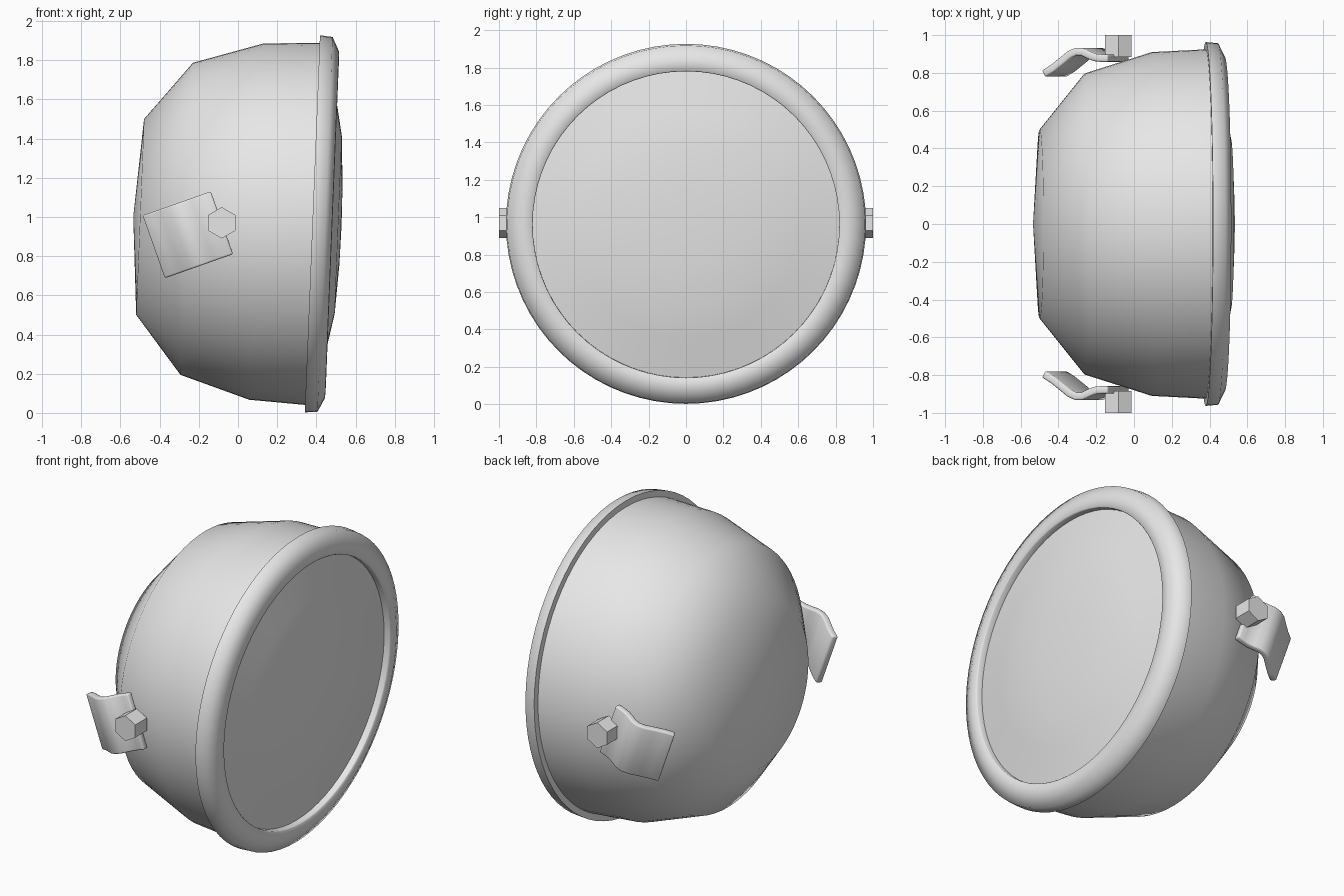
import bpy, bmesh, math
from mathutils import Vector

if "Cube" in bpy.data.objects:
    bpy.data.objects.remove(bpy.data.objects["Cube"])

TILT = math.radians(2.3)
CENTRE = (0, 0, 0.98)
SEG = 72

grey = bpy.data.materials.new("light grey")
grey.diffuse_color = (0.8, 0.8, 0.8, 1)
grey.use_nodes = True
grey.node_tree.nodes["Principled BSDF"].inputs["Base Color"].default_value = grey.diffuse_color


def finish(name, bm, angle):
    bmesh.ops.recalc_face_normals(bm, faces=bm.faces)
    me = bpy.data.meshes.new(name)
    bm.to_mesh(me)
    bm.free()
    ob = bpy.data.objects.new(name, me)
    bpy.context.collection.objects.link(ob)
    me.materials.append(grey)
    bpy.ops.object.select_all(action='DESELECT')
    ob.select_set(True)
    bpy.context.view_layer.objects.active = ob
    bpy.ops.object.shade_smooth_by_angle(angle=math.radians(angle))
    return ob


def lathe(name, profile, angle=70):
    """Revolve (axial, radius) points about the tilted lamp axis."""
    bm = bmesh.new()
    rings = []
    for u, r in profile:
        if r == 0:
            rings.append([bm.verts.new((u, 0, 0))] * SEG)
        else:
            rings.append([bm.verts.new((u, r * math.cos(a), r * math.sin(a)))
                          for a in (2 * math.pi * i / SEG for i in range(SEG))])
    for A, B in zip(rings, rings[1:]):
        for i in range(SEG):
            j = (i + 1) % SEG
            bm.faces.new(list(dict.fromkeys((A[i], A[j], B[j], B[i]))))
    ob = finish(name, bm, angle)
    ob.location = CENTRE
    ob.rotation_euler.y = TILT
    return ob


def mirror_y(ob):
    ob.modifiers.new("mirror", 'MIRROR').use_axis = (False, True, False)


# bowl-shaped housing
lathe("housing", [(-0.535, 0), (-0.50, 0.50), (-0.262, 0.797), (0.094, 0.91),
                  (0.385, 0.925)])

# front ring, with a short inner wall down to the glass
lathe("front_ring", [(0.38, 0.90), (0.38, 0.963), (0.445, 0.957), (0.48, 0.885),
                     (0.482, 0.825), (0.476, 0.82), (0.43, 0.82)])

# slightly domed glass
lathe("glass", [(0.44, 0.825), (0.482, 0.61), (0.512, 0.455), (0.526, 0.2), (0.529, 0)])

# bent side bracket: a wavy strip, turned in the x-z plane
path = [(0, 0.795), (0.05, 0.825), (0.10, 0.863), (0.145, 0.898), (0.18, 0.913),
        (0.215, 0.911), (0.25, 0.895), (0.285, 0.882), (0.32, 0.878), (0.362, 0.878)]
corner = Vector((-0.48, 0, 1.01))
along = Vector((0.943, 0, 0.333))
across = Vector((0.333, 0, -0.943))
bm = bmesh.new()
rows = [[bm.verts.new(corner + along * s + across * w + Vector((0, y, 0)))
         for w in (0, 0.34)] for s, y in path]
for a, b in zip(rows, rows[1:]):
    bm.faces.new((a[0], a[1], b[1], b[0]))
bracket = finish("side_bracket", bm, 60)
solid = bracket.modifiers.new("thickness", 'SOLIDIFY')
solid.thickness = 0.04
solid.offset = 0
bevel = bracket.modifiers.new("rounded_edges", 'BEVEL')
bevel.width = 0.009
bevel.segments = 2
bevel.limit_method = 'ANGLE'
bevel.angle_limit = math.radians(50)
mirror_y(bracket)

# hexagonal bolt
bm = bmesh.new()
ends = [[bm.verts.new((-0.083 + 0.08 * math.sin(k * math.pi / 3), y,
                       0.97 + 0.08 * math.cos(k * math.pi / 3))) for k in range(6)]
        for y in (0.885, 1.0)]
for e in ends:
    bm.faces.new(e)
for k in range(6):
    j = (k + 1) % 6
    bm.faces.new((ends[0][k], ends[0][j], ends[1][j], ends[1][k]))
bolt = finish("hex_bolt", bm, 30)
mirror_y(bolt)
